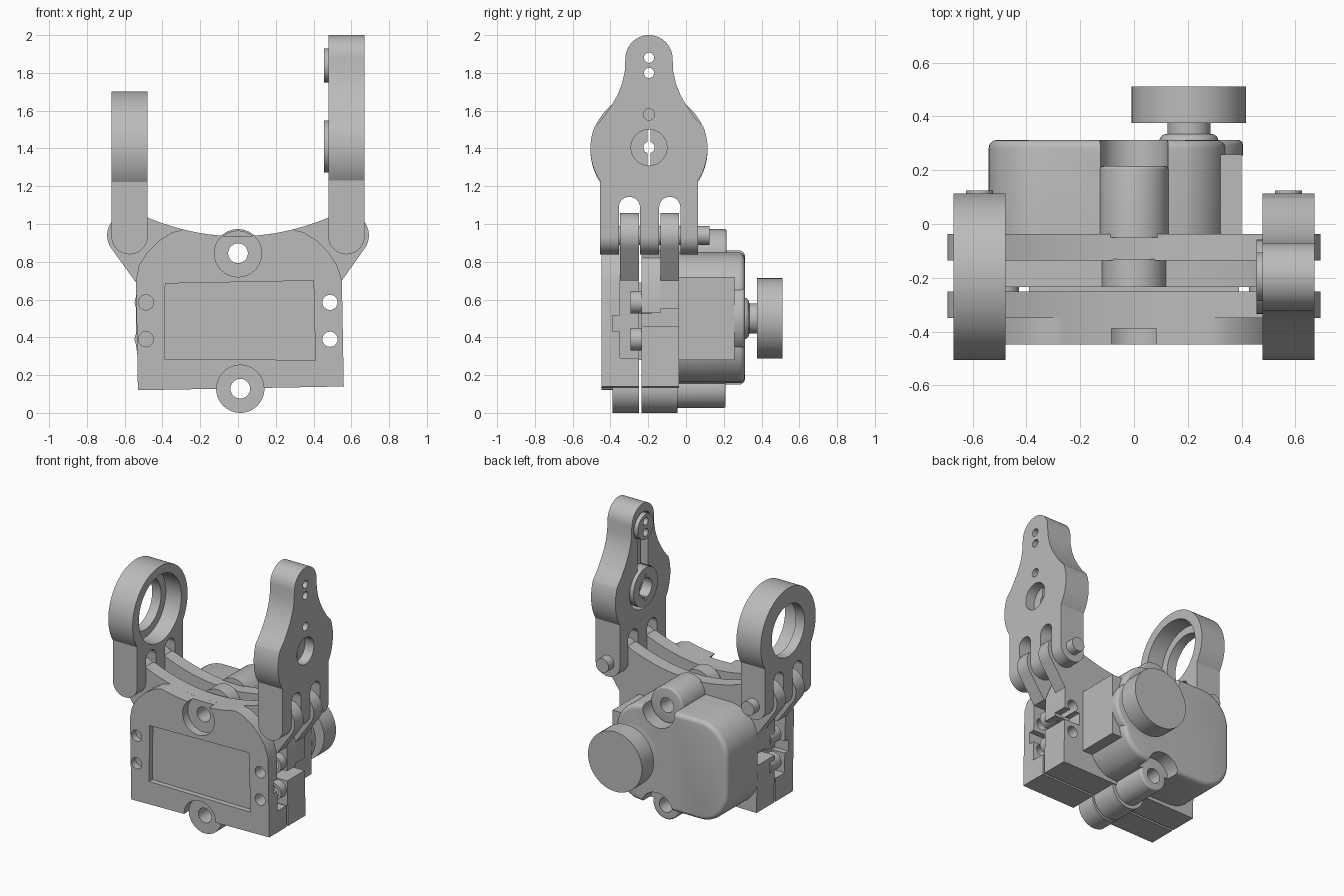
import bpy, bmesh, math

old = bpy.data.objects.get("Cube")
if old:
    bpy.data.objects.remove(old, do_unlink=True)

grey = bpy.data.materials.new("plain grey")
grey.use_nodes = True
grey.diffuse_color = (0.5, 0.5, 0.5, 1)
grey.node_tree.nodes["Principled BSDF"].inputs["Base Color"].default_value = (0.5, 0.5, 0.5, 1)


def arc(u, v, r, start=0, end=360, n=48):
    """Points on an arc; a full circle leaves out the repeated point."""
    count = n if end - start == 360 else n + 1
    angles = [math.radians(start + (end - start) * i / n) for i in range(count)]
    return [(u + r * math.cos(a), v + r * math.sin(a)) for a in angles]


def rect(u0, u1, v0, v1):
    return [(u0, v0), (u1, v0), (u1, v1), (u0, v1)]


def prism(name, points, axis, a, b, bevel=0):
    """Extrude a profile along X (points are y, z) or Y (points are x, z)."""
    def place(p, d):
        return (d, p[0], p[1]) if axis == "X" else (p[0], d, p[1])
    bm = bmesh.new()
    low = [bm.verts.new(place(p, a)) for p in points]
    high = [bm.verts.new(place(p, b)) for p in points]
    bm.faces.new(low)
    bm.faces.new(high)
    for i in range(len(points)):
        j = (i + 1) % len(points)
        bm.faces.new((low[i], low[j], high[j], high[i]))
    bmesh.ops.recalc_face_normals(bm, faces=bm.faces)
    if bevel:
        rim = [e for e in bm.edges if e.verts[0] in high and e.verts[1] in high]
        bmesh.ops.bevel(bm, geom=rim, offset=bevel, segments=4, profile=0.5, affect="EDGES")
    mesh = bpy.data.meshes.new(name)
    bm.to_mesh(mesh)
    bm.free()
    mesh.materials.append(grey)
    obj = bpy.data.objects.new(name, mesh)
    bpy.context.collection.objects.link(obj)
    return obj


def disc(name, u, v, r, axis, a, b, bevel=0):
    return prism(name, arc(u, v, r), axis, a, b, bevel)


def cut(obj, points, axis, a, b, mode="DIFFERENCE"):
    tool = prism("cutter", points, axis, a, b)
    mod = obj.modifiers.new("cut", "BOOLEAN")
    mod.operation, mod.object, mod.solver = mode, tool, "EXACT"
    bpy.context.view_layer.objects.active = obj
    bpy.ops.object.modifier_apply(modifier=mod.name)
    bpy.data.objects.remove(tool, do_unlink=True)


def saddle(half):
    """Concave top edge, from right to left."""
    xs = [half - 2 * half * i / 24 for i in range(25)]
    return [(x, 0.935 + 0.43 * x * x) for x in xs]


# Shared outlines of the body layers
PIN_X, PIN_Z = 0.575, 0.94
BASE = [(-0.53, 0.12), (0.56, 0.14), (0.55, 0.7)]
shoulder = [(0.525, 0.78), (0.48, 0.85), (0.42, 0.91), (0.35, 0.955)]
front_outline = BASE + shoulder + saddle(0.29) + [(-x, z) for x, z in reversed(shoulder)] + [(-0.54, 0.7)]
ear_outline = (BASE + arc(PIN_X, PIN_Z, 0.118, -35, 130, 20) + saddle(0.48)
               + arc(-PIN_X, PIN_Z, 0.118, 50, 215, 20) + [(-0.54, 0.69)])
TOP, BOTTOM = (0, 0.845), (0.012, 0.128)
SCREWS = [(s * 0.487, z) for s in (-1, 1) for z in (0.39, 0.585)]

front_cover = prism("front_cover", front_outline, "Y", -0.447, -0.35)
front_ear_plate = prism("front_ear_plate", ear_outline, "Y", -0.35, -0.25)
middle_outline = BASE + [(0.5, 0.82), (0.4, 0.86), (-0.4, 0.86), (-0.5, 0.82), (-0.54, 0.7)]
middle_plate = prism("middle_plate", middle_outline, "Y", -0.235, -0.135)
rear_ear_plate = prism("rear_ear_plate", ear_outline, "Y", -0.135, -0.038)
core = prism("inner_core", rect(-0.39, 0.39, 0.28, 0.69), "Y", -0.3, -0.14)

# Shallow front window and counterbores for the two screw lugs
cut(front_cover, [(-0.39, 0.285), (0.41, 0.28), (0.4, 0.7), (-0.385, 0.685)], "Y", -0.5, -0.41)
for u, v in (TOP, BOTTOM):
    cut(front_cover, arc(u, v, 0.125), "Y", -0.5, -0.388)

# Side pockets holding the cover screws
for s in (-1, 1):
    lo, hi = sorted((s * 0.43, s * 0.8))
    cut(front_ear_plate, rect(lo, hi, 0.29, 0.7), "Y", -0.36, -0.2)
    cut(front_cover, rect(lo, hi, 0.43, 0.515), "Y", -0.39, -0.3)
    cut(middle_plate, rect(lo, hi, 0.46, 0.53), "Y", -0.3, -0.1)
    cut(rear_ear_plate, rect(lo, hi, 0.46, 0.55), "Y", -0.2, 0)
for u, v in SCREWS:
    post = disc("cover_screw_post", u, v, 0.06, "Y", -0.295, -0.18)
    depth = 0.1 if u > 0 else -0.4
    for part in (front_cover, middle_plate, rear_ear_plate, post):
        cut(part, arc(u, v, 0.04), "Y", -0.5, depth)

# Screw lugs above and below, with through holes
lugs = [disc("lower_front_lug", *BOTTOM, 0.128, "Y", -0.39, -0.25),
        disc("lower_middle_lug", *BOTTOM, 0.128, "Y", -0.235, -0.045),
        disc("lower_rear_lug", *BOTTOM, 0.103, "Y", -0.05, 0.21, 0.012),
        disc("upper_middle_lug", *TOP, 0.12, "Y", -0.235, -0.13),
        disc("upper_rear_lug", *TOP, 0.128, "Y", -0.05, 0.215, 0.012)]

# Rounded gearbox, narrowing toward the drive shaft
gear_outline = (arc(-0.32, 0.37, 0.22, 180, 270, 12) + [(0.06, 0.15)] + arc(0.12, 0.37, 0.22, 290, 355, 10)
                + arc(0.12, 0.63, 0.22, 5, 70, 10) + [(0.06, 0.86)] + arc(-0.32, 0.64, 0.22, 90, 180, 12))
gearbox = prism("gearbox", gear_outline, "Y", -0.038, 0.312, 0.03)
for u, v in (TOP, BOTTOM):
    cut(gearbox, arc(u, v, 0.126), "Y", 0.21, 0.4)
side_block = prism("gearbox_side_block", rect(0.1, 0.4, 0.28, 0.72), "Y", -0.038, 0.258)
shaft_cap = disc("shaft_cap", 0.2, 0.5, 0.205, "Y", 0.255, 0.313, 0.02)

for part in lugs + [front_cover, front_ear_plate, middle_plate, rear_ear_plate, gearbox]:
    for u, v in (TOP, BOTTOM):
        cut(part, arc(u, v, 0.052), "Y", -0.6, 0.5)

# Drive knob on a flared neck
flare = disc("knob_neck_flare", 0.204, 0.5, 0.11, "Y", 0.305, 0.335, 0.028)
neck = disc("knob_neck", 0.204, 0.5, 0.08, "Y", 0.3, 0.38)
knob = disc("drive_knob", 0.204, 0.5, 0.213, "Y", 0.375, 0.51)

# Arms: side profile, rounded foot, fork slots and hinge pin
ARM_Y, HUB_Z = -0.196, 1.4


def make_arm(name, half_profile, side):
    profile = ([(ARM_Y + w, z) for w, z in half_profile]
               + [(ARM_Y - w, z) for w, z in reversed(half_profile)])
    arm = prism(name, profile, "X", *sorted((side * 0.478, side * 0.67)))
    mid = side * 0.574
    foot = arc(mid, 0.936, 0.0965, 180, 360, 20) + [(mid + 0.0965, 2.2), (mid - 0.0965, 2.2)]
    cut(arm, foot, "Y", -1, 1, "INTERSECT")
    for y in (-0.3, -0.086):
        slot = [(y - 0.056, 0.7), (y + 0.056, 0.7)] + arc(y, 1.088, 0.056, 0, 180, 16)
        cut(arm, slot, "X", -1, 1)
    disc("hinge_pin", mid, PIN_Z, 0.05, "Y", -0.453, 0.125)
    return arm


ring_half = [(0.259, 0.8)] + [(u, HUB_Z - 0.008 + v) for u, v in arc(0, 0, 0.31, -33.3, 89.9, 32)]
ring_arm = make_arm("bearing_arm", ring_half, -1)
cut(ring_arm, arc(ARM_Y, HUB_Z, 0.185), "X", -1, 0)
cut(ring_arm, arc(ARM_Y, HUB_Z, 0.24), "X", -0.6, 0)

horn_half = ([(0.259, 0.8)] + arc(0, HUB_Z, 0.31, -33.3, 22, 16)
             + [(0.245, 1.56), (0.2, 1.625), (0.168, 1.68), (0.142, 1.745), (0.128, 1.81)]
             + arc(0, 1.875, 0.125, 2, 89.9, 14))
horn_arm = make_arm("horn_arm", horn_half, 1)

# Keyhole recess inside the tall arm and its outer access holes
recess = [(ARM_Y, HUB_Z, 0.15), (ARM_Y, 1.84, 0.1)]
for y, z, r in recess:
    cut(horn_arm, arc(y, z, r), "X", 0.4, 0.57)
cut(horn_arm, rect(ARM_Y - 0.06, ARM_Y + 0.06, 1.41, 1.84), "X", 0.4, 0.57)
cut(horn_arm, arc(ARM_Y, HUB_Z + 0.005, 0.095), "X", 0.5, 0.8)
cut(horn_arm, arc(ARM_Y, 1.58, 0.03), "X", 0.5, 0.8)

# Servo horn seated in the recess
hub = disc("horn_hub", ARM_Y, HUB_Z + 0.01, 0.138, "X", 0.455, 0.6)
cut(hub, arc(ARM_Y, HUB_Z + 0.005, 0.07), "X", 0.4, 0.53)
cut(hub, rect(ARM_Y - 0.009, ARM_Y + 0.009, 1.31, 1.5), "X", 0.4, 0.8)
web = prism("horn_web", rect(ARM_Y - 0.05, ARM_Y + 0.05, 1.53, 1.77), "X", 0.53, 0.575)
tip = disc("horn_tip", ARM_Y, 1.84, 0.09, "X", 0.455, 0.575)
for part in (horn_arm, tip):
    for z in (1.8, 1.88):
        cut(part, arc(ARM_Y, z, 0.027), "X", 0.3, 0.9)
cut(hub, arc(ARM_Y, HUB_Z + 0.005, 0.03), "X", 0.3, 0.9)

# Smooth curved walls while keeping hard edges
for obj in bpy.context.scene.objects:
    if obj.type == "MESH" and grey.name in obj.data.materials:
        bpy.ops.object.select_all(action="DESELECT")
        obj.select_set(True)
        bpy.context.view_layer.objects.active = obj
        bpy.ops.object.shade_smooth_by_angle(angle=math.radians(30))
